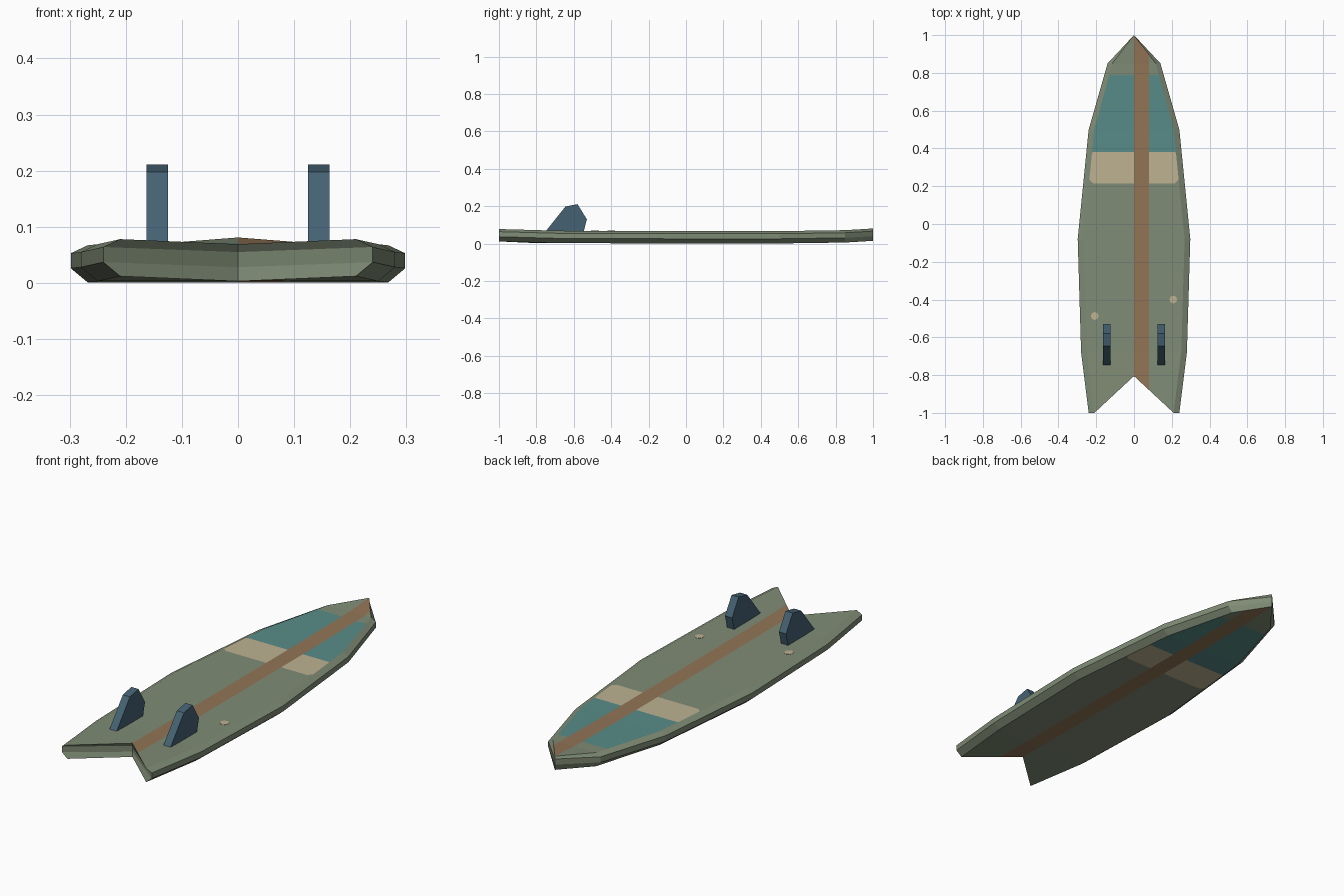
import bpy, bmesh
from mathutils import Vector

cube = bpy.data.objects.get("Cube")
if cube:
    bpy.data.objects.remove(cube, do_unlink=True)


def material(name, rgb):
    m = bpy.data.materials.new(name)
    m.use_nodes = True
    m.diffuse_color = (*rgb, 1)
    m.node_tree.nodes["Principled BSDF"].inputs["Base Color"].default_value = (*rgb, 1)
    return m


GREEN, TEAL, CREAM, BROWN = range(4)
paints = [material("sage_green", (0.215, 0.262, 0.180)),
          material("teal", (0.098, 0.262, 0.246)),
          material("cream", (0.510, 0.445, 0.290)),
          material("brown", (0.290, 0.178, 0.093))]
fin_blue = material("slate_blue", (0.060, 0.122, 0.172))


def make_object(name, bm, mats):
    bmesh.ops.recalc_face_normals(bm, faces=bm.faces)
    mesh = bpy.data.meshes.new(name)
    bm.to_mesh(mesh)
    bm.free()
    for m in mats:
        mesh.materials.append(m)
    obj = bpy.data.objects.new(name, mesh)
    bpy.context.collection.objects.link(obj)
    return obj


# Board stations from nose to tail: rail y, half width, rail inset, lift, centre y, centre lift
STATIONS = [(1, 0, 0, 0.014, 1, 0.014),
            (0.85, 0.14, 0.025, 0.005, 0.85, 0.005),
            (0.5, 0.24, 0.03, 0, 0.5, 0),
            (-0.08, 0.298, 0.03, 0, -0.08, 0),
            (-0.68, 0.28, 0.03, 0.002, -0.68, 0.002),
            (-1, 0.24, 0.03, 0.011, -0.805, 0.002)]
HEIGHTS = (0.067, 0.053, 0.026, 0.001)   # deck, upper rail, lower rail, bottom

bm = bmesh.new()
for side in (1, -1):
    rails, centres = [], []
    for y, half, inset, lift, cy, clift in STATIONS:
        widths = (half - inset, half, half, half - inset)
        rails.append([bm.verts.new((side * w, y, z + lift)) for w, z in zip(widths, HEIGHTS)])
        centres.append([bm.verts.new((0, cy, z + clift)) for z in HEIGHTS])
    for i in range(len(STATIONS) - 1):
        a, b, ca, cb = rails[i], rails[i + 1], centres[i], centres[i + 1]
        for k in range(3):
            bm.faces.new((a[k], a[k + 1], b[k + 1], b[k]))
        for k in (0, 3):   # deck and bottom are marked for painting
            bm.faces.new((ca[k], a[k], b[k], cb[k])).material_index = TEAL
    for k in range(3):     # swallow tail wall
        bm.faces.new((cb[k], b[k], b[k + 1], cb[k + 1]))
bmesh.ops.remove_doubles(bm, verts=bm.verts, dist=0.0005)
bmesh.ops.dissolve_degenerate(bm, edges=bm.edges, dist=0.0002)
loose = [v for v in bm.verts if not v.link_faces]
bmesh.ops.delete(bm, geom=loose, context="VERTS")


def cut(point, normal, test=lambda c: True):
    faces = [f for f in bm.faces if f.material_index == TEAL and test(f.calc_center_median())]
    edges = {e for f in faces for e in f.edges}
    verts = {v for f in faces for v in f.verts}
    bmesh.ops.bisect_plane(bm, geom=faces + list(edges) + list(verts),
                           plane_co=point, plane_no=normal, dist=0.0001)


# Cut the stripe, the colour bands and the clipped corners of the cream band
STRIPE, LOW, MID, HIGH, CLIP = 0.08, 0.215, 0.38, 0.79, 0.3
BAND_Y = (LOW + MID) / 2
cut((STRIPE, 0, 0), (1, 0, 0))
for y in (LOW, MID, HIGH):
    cut((0, y, 0), (0, 1, 0))
for sx in (1, -1):
    for sy in (1, -1):
        cut((sx * CLIP, BAND_Y, 0), Vector((sx, sy, 0)).normalized(),
            lambda c: LOW < c.y < MID and c.x * sx > 0)

for f in bm.faces:
    if f.material_index != TEAL:
        continue
    c = f.calc_center_median()
    if 0 < c.x < STRIPE:
        f.material_index = BROWN
    elif LOW < c.y < MID and abs(c.x) + abs(c.y - BAND_Y) < CLIP:
        f.material_index = CREAM
    elif not MID < c.y < HIGH:
        f.material_index = GREEN
make_object("board", bm, paints)

# Fins: a side profile extruded across x
FIN = [(-0.755, 0.06), (-0.645, 0.198), (-0.58, 0.211), (-0.53, 0.13), (-0.548, 0.06)]
for name, x in (("left_fin", 0.144), ("right_fin", -0.144)):
    bm = bmesh.new()
    face = bm.faces.new([bm.verts.new((x - 0.019, y, z)) for y, z in FIN])
    ext = bmesh.ops.extrude_face_region(bm, geom=[face])
    moved = [g for g in ext["geom"] if isinstance(g, bmesh.types.BMVert)]
    bmesh.ops.translate(bm, verts=moved, vec=(0.038, 0, 0))
    make_object(name, bm, [fin_blue])

# Small round deck marks
for name, x, y in (("left_deck_mark", 0.208, -0.4), ("right_deck_mark", -0.208, -0.487)):
    bm = bmesh.new()
    bmesh.ops.create_cone(bm, cap_ends=True, segments=8, radius1=0.021, radius2=0.021, depth=0.005)
    bmesh.ops.translate(bm, verts=bm.verts, vec=(x, y, 0.067))
    make_object(name, bm, [paints[CREAM]])
